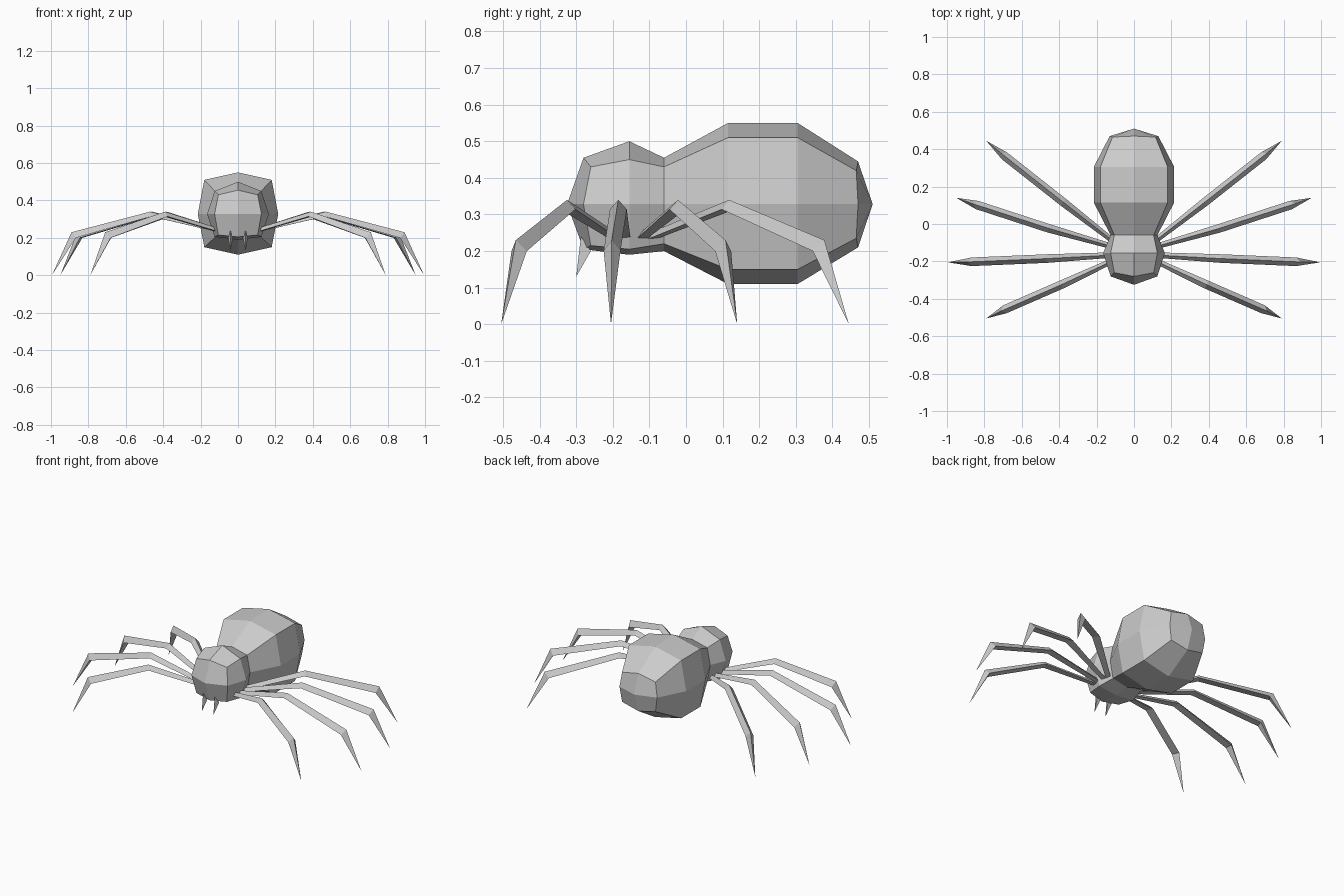
import bpy, bmesh
from mathutils import Vector

cube = bpy.data.objects.get("Cube")
if cube:
    bpy.data.objects.remove(cube, do_unlink=True)

grey = bpy.data.materials.new("light grey")
grey.use_nodes = True
COLOUR = (0.6, 0.6, 0.6, 1)
grey.diffuse_color = COLOUR
grey.node_tree.nodes["Principled BSDF"].inputs["Base Color"].default_value = COLOUR


def finish(name, bm):
    bmesh.ops.recalc_face_normals(bm, faces=bm.faces[:])
    mesh = bpy.data.meshes.new(name)
    bm.to_mesh(mesh)
    bm.free()
    mesh.materials.append(grey)
    obj = bpy.data.objects.new(name, mesh)
    bpy.context.collection.objects.link(obj)
    return obj


def bridge(bm, rings):
    n = len(rings[0])
    for a, b in zip(rings, rings[1:]):
        for i in range(n):
            j = (i + 1) % n
            bm.faces.new((a[i], a[j], b[j], b[i]))


# Body: eight-sided rings along y, with quad caps around a centre point
MID = 0.328
# y, corner y, side x, corner x, top z, upper corner z, bottom z, lower corner z
SECTIONS = [
    (-0.28, -0.26, 0.125, 0.105, 0.455, 0.43, 0.205, 0.215),
    (-0.155, -0.155, 0.165, 0.125, 0.50, 0.45, 0.19, 0.205),
    (-0.06, -0.06, 0.125, 0.105, 0.455, 0.43, 0.20, 0.22),
    (0.115, 0.115, 0.215, 0.18, 0.55, 0.51, 0.11, 0.15),
    (0.305, 0.305, 0.215, 0.18, 0.55, 0.51, 0.11, 0.15),
    (0.47, 0.465, 0.13, 0.115, 0.445, 0.42, 0.21, 0.235),
]
bm = bmesh.new()
rings = []
for y, cy, sx, cx, top, up, bottom, low in SECTIONS:
    points = [(0, y, top), (cx, cy, up), (sx, y, MID), (cx, cy, low),
              (0, y, bottom), (-cx, cy, low), (-sx, y, MID), (-cx, cy, up)]
    rings.append([bm.verts.new(p) for p in points])
bridge(bm, rings)
for ring, tip_y in ((rings[0], -0.325), (rings[-1], 0.51)):
    tip = bm.verts.new((0, tip_y, MID))
    for i in range(0, 8, 2):
        bm.faces.new((tip, ring[i], ring[i + 1], ring[(i + 2) % 8]))
finish("body", bm)


# Legs: triangular section with a ridge on top, ending in a point
def leg(name, side, root, knee, ankle, foot):
    root, knee, ankle, foot = [Vector((p[0] * side, p[1], p[2]))
                               for p in (root, knee, ankle, foot)]
    along = Vector((foot.x - root.x, foot.y - root.y, 0)).normalized()
    across = Vector((-along.y, along.x, 0))
    bm = bmesh.new()
    rings = []
    for p, half, drop, back in ((root, 0.014, 0.02, 0), (knee, 0.023, 0.026, 0.004),
                                (ankle, 0.023, 0.03, 0.022)):
        base = p - along * back - Vector((0, 0, drop))
        rings.append([bm.verts.new(q) for q in
                      (p, base + across * half, base - across * half)])
    bridge(bm, rings)
    bm.faces.new(rings[0])
    tip = bm.verts.new(foot)
    last = rings[-1]
    for i in range(3):
        bm.faces.new((last[i], last[(i + 1) % 3], tip))
    finish(name, bm)


LEGS = {
    "front": ((0.10, -0.19, 0.25), (0.39, -0.325, 0.34), (0.71, -0.465, 0.23), (0.79, -0.505, 0)),
    "second": ((0.10, -0.165, 0.25), (0.47, -0.185, 0.34), (0.89, -0.203, 0.23), (0.995, -0.205, 0)),
    "third": ((0.10, -0.125, 0.25), (0.46, -0.022, 0.34), (0.86, 0.108, 0.23), (0.95, 0.14, 0)),
    "rear": ((0.10, -0.10, 0.25), (0.38, 0.118, 0.34), (0.71, 0.378, 0.23), (0.79, 0.445, 0)),
}
for side, word in ((1, "left"), (-1, "right")):
    for place, joints in LEGS.items():
        leg(f"{place}_leg_{word}", side, *joints)

    # Fang: slim three-sided spike under the front of the head
    bm = bmesh.new()
    base = [bm.verts.new((side * 0.04 + dx, y, z)) for dx, y, z in
            ((0, -0.287, 0.24), (-0.013, -0.26, 0.2), (0.013, -0.26, 0.2))]
    tip = bm.verts.new((side * 0.04, -0.3, 0.13))
    bm.faces.new(base)
    for i in range(3):
        bm.faces.new((base[i], base[(i + 1) % 3], tip))
    finish(f"fang_{word}", bm)
